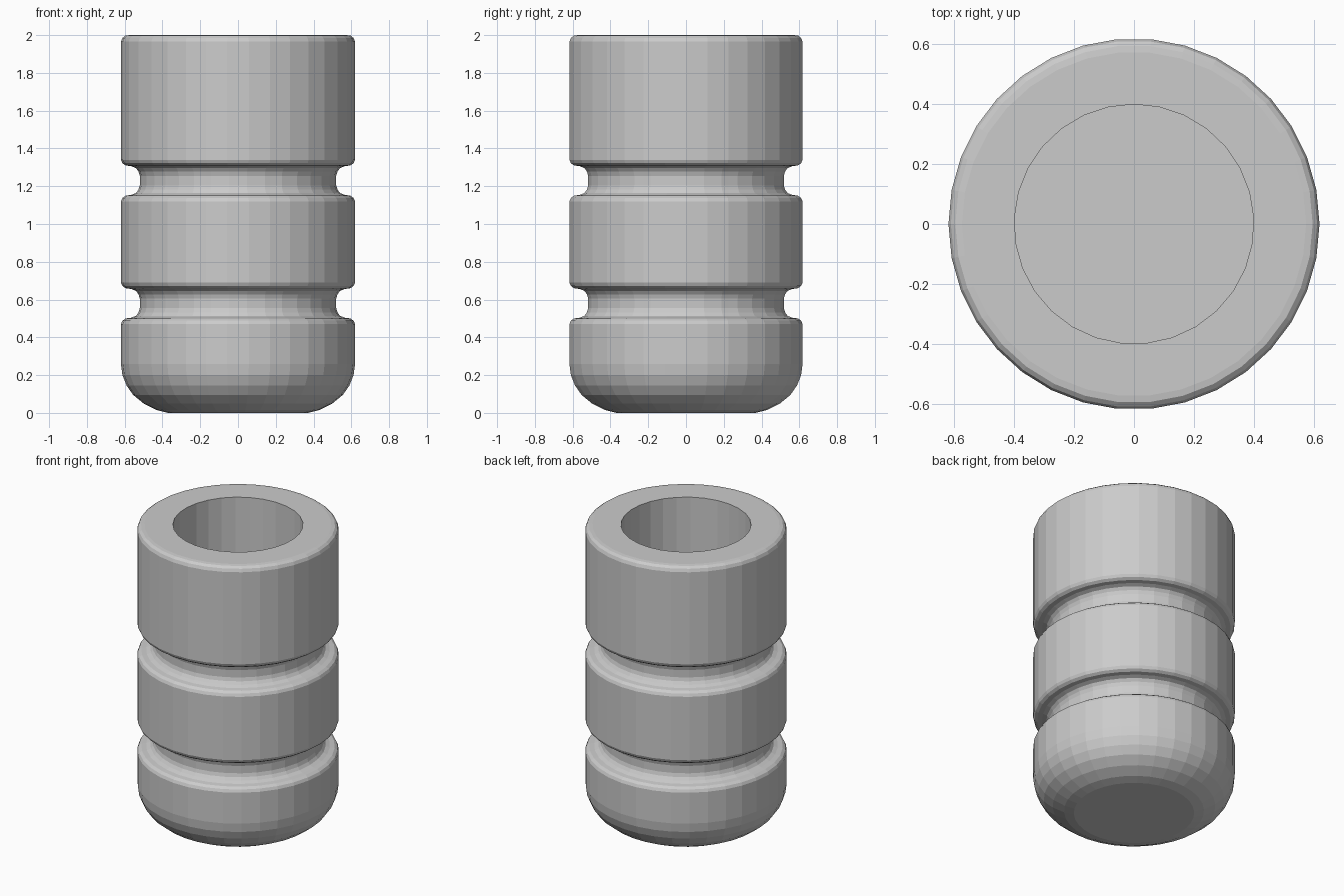
import bpy, bmesh
from math import cos, sin, pi

cube = bpy.data.objects.get("Cube")
if cube:
    bpy.data.objects.remove(cube, do_unlink=True)

SIDES, HOLE_SIDES = 34, 29
RADIUS, HOLE_RADIUS, FLOOR = 0.62, 0.4, 0.5

grey = bpy.data.materials.new("plain grey")
grey.use_nodes = True
colour = (0.6, 0.6, 0.6, 1)
grey.diffuse_color = colour
grey.node_tree.nodes["Principled BSDF"].inputs["Base Color"].default_value = colour


def ring(bm, r, z, sides, start=0):
    return [bm.verts.new((r * cos(start + 2 * pi * i / sides),
                          r * sin(start + 2 * pi * i / sides), z))
            for i in range(sides)]


def bridge(bm, a, b):
    n = len(a)
    for i in range(n):
        j = (i + 1) % n
        bm.faces.new((a[i], a[j], b[j], b[i]))


def groove(z):
    """Rounded groove with softened lips, from its lower lip at z upwards."""
    lower = [(0.62, -0.03), (0.612, -0.012), (0.595, 0), (0.565, 0.004),
             (0.54, 0.014), (0.527, 0.032), (0.52, 0.055)]
    upper = [(r, 0.16 - h) for r, h in reversed(lower)]
    return [(r, z + h) for r, h in lower + upper]


# Outer profile: rounded foot, two grooves, softened top rim
profile = [(0.37, 0), (0.43, 0.015), (0.50, 0.05), (0.555, 0.095),
           (0.59, 0.145), (0.612, 0.2), (RADIUS, 0.26)]
profile += groove(0.5) + groove(1.15)
profile += [(RADIUS, 1.965), (0.612, 1.985), (0.597, 1.997), (0.575, 2.0)]

bm = bmesh.new()
rings = [ring(bm, r, z, SIDES) for r, z in profile]
for a, b in zip(rings, rings[1:]):
    bridge(bm, a, b)
bm.faces.new(list(reversed(rings[0])))

# Blind bore
mouth = ring(bm, HOLE_RADIUS, 2.0, HOLE_SIDES, pi / 2)
floor = ring(bm, HOLE_RADIUS, FLOOR, HOLE_SIDES, pi / 2)
bridge(bm, mouth, floor)
bm.faces.new(floor)

# Flat top annulus between rim and bore
bm.edges.ensure_lookup_table()
rim = set(rings[-1]) | set(mouth)
edges = [e for e in bm.edges if e.verts[0] in rim and e.verts[1] in rim]
bmesh.ops.bridge_loops(bm, edges=edges)
bmesh.ops.recalc_face_normals(bm, faces=bm.faces)

mesh = bpy.data.meshes.new("grooved_sleeve")
bm.to_mesh(mesh)
bm.free()
mesh.materials.append(grey)
sleeve = bpy.data.objects.new("grooved_sleeve", mesh)
bpy.context.collection.objects.link(sleeve)
